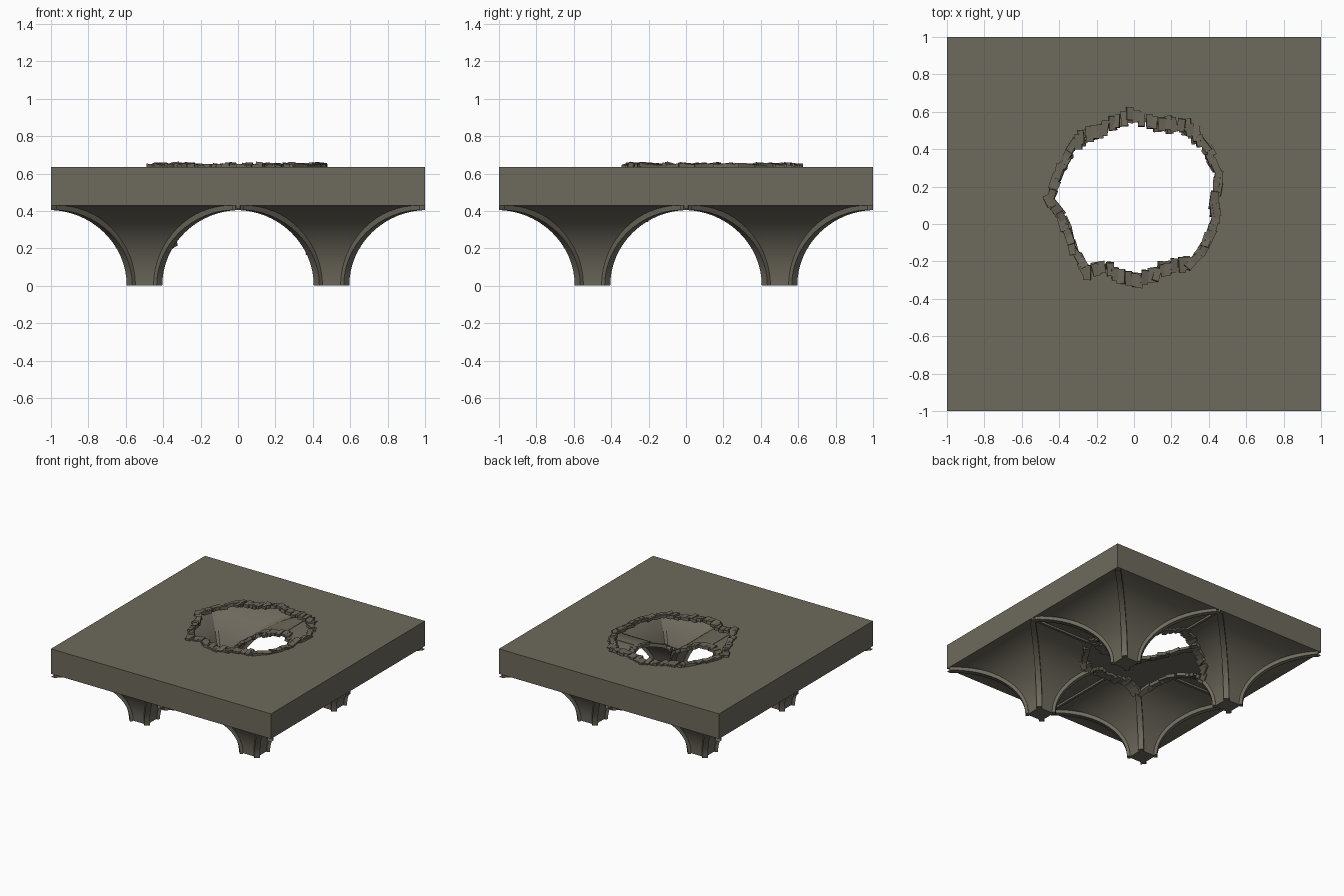
import bpy, bmesh, math, random
from mathutils import Vector, Matrix

if "Cube" in bpy.data.objects:
    bpy.data.objects.remove(bpy.data.objects["Cube"])

random.seed(7)
R, TOP = 0.43, 0.635          # vault radius / spring of the deck, deck height

stone = bpy.data.materials.new("warm grey stone")
stone.diffuse_color = (0.155, 0.142, 0.108, 1)
stone.use_nodes = True
stone.node_tree.nodes["Principled BSDF"].inputs["Base Color"].default_value = stone.diffuse_color
brick_mat = bpy.data.materials.new("broken stone")
brick_mat.diffuse_color = (0.145, 0.132, 0.10, 1)
brick_mat.use_nodes = True
brick_mat.node_tree.nodes["Principled BSDF"].inputs["Base Color"].default_value = brick_mat.diffuse_color

# Ragged outline of the hole, seen from above
HOLE = [Vector(p) for p in [
    (0, .59), (.13, .535), (.27, .53), (.37, .44), (.41, .37), (.455, .27),
    (.435, .12), (.44, .02), (.37, -.13), (.30, -.22), (.17, -.24), (.05, -.30),
    (-.05, -.29), (-.15, -.24), (-.26, -.25), (-.32, -.15), (-.38, .02),
    (-.455, .14), (-.40, .29), (-.32, .44), (-.2, .49), (-.11, .55)]]
EDGES = list(zip(HOLE, HOLE[1:] + HOLE[:1]))
COLUMNS = [(x, y) for x in (-.5, .5) for y in (-.5, .5)]


def in_hole(x, y):
    inside = False
    for a, b in EDGES:
        if (a.y > y) != (b.y > y) and x < a.x + (y - a.y) * (b.x - a.x) / (b.y - a.y):
            inside = not inside
    return inside


def cut_hole(bm):
    """Slice the faces along the outline and remove those inside it."""
    for a, b in EDGES:
        mid, half = (a + b) / 2, (b - a).length / 2
        near = [f for f in bm.faces
                if (f.calc_center_median().xy - mid).length < half + .12]
        geom = set(near)
        for f in near:
            geom.update(f.edges)
            geom.update(f.verts)
        if geom:
            n = Vector((b.y - a.y, a.x - b.x, 0))
            bmesh.ops.bisect_plane(bm, geom=list(geom), dist=1e-5,
                                   plane_co=(a.x, a.y, 0), plane_no=n)
    gone = [f for f in bm.faces if in_hole(*f.calc_center_median().xy)]
    bmesh.ops.delete(bm, geom=gone, context='FACES')


def finish(name, bm, mat, smooth=False):
    me = bpy.data.meshes.new(name)
    bm.to_mesh(me)
    bm.free()
    me.materials.append(mat)
    ob = bpy.data.objects.new(name, me)
    bpy.context.collection.objects.link(ob)
    if smooth:
        bpy.ops.object.select_all(action='DESELECT')
        ob.select_set(True)
        bpy.context.view_layer.objects.active = ob
        bpy.ops.object.shade_smooth_by_angle(angle=math.radians(30))
    return ob


def add_box(bm, size, matrix):
    bmesh.ops.create_cube(bm, size=1, matrix=matrix @ Matrix.Diagonal((*size, 1)))


# Deck: top sheet with the hole, and the four outer sides
bm = bmesh.new()
square = [(-1, -1), (1, -1), (1, 1), (-1, 1)]
loops = []
for pts in (square, [tuple(p) for p in HOLE]):
    vs = [bm.verts.new((x, y, TOP)) for x, y in pts]
    loops.append(vs)
    for a, b in zip(vs, vs[1:] + vs[:1]):
        bm.edges.new((a, b))
bmesh.ops.triangle_fill(bm, use_beauty=True, edges=bm.edges[:], normal=(0, 0, 1))
for f in [f for f in bm.faces if in_hole(*f.calc_center_median().xy)]:
    bm.faces.remove(f)
for f in bm.faces:
    f.normal_update()
    if f.normal.z < 0:
        f.normal_flip()
low = [bm.verts.new((x, y, R)) for x, y in square]
for i in range(4):
    j = (i + 1) % 4
    bm.faces.new((low[i], low[j], loops[0][j], loops[0][i]))
finish("deck", bm, stone)

# Vault webs: four curved wedges around each column, with the foot closed
bm = bmesh.new()
N, M = 16, 12
rows = [(.5 - R * math.cos(i / N * math.pi / 2), R * math.sin(i / N * math.pi / 2))
        for i in range(N + 1)]
for cx, cy in COLUMNS:
    place = Matrix.Translation((cx, cy, 0))
    for k in range(4):
        m = place @ Matrix.Rotation(k * math.pi / 2, 4, 'Z')
        grid = [[bm.verts.new(m @ Vector((d, d * (2 * j / M - 1), z)))
                 for j in range(M + 1)] for d, z in rows]
        for g0, g1 in zip(grid, grid[1:]):
            for j in range(M):
                bm.faces.new((g0[j], g0[j + 1], g1[j + 1], g1[j]))
    foot = .5 - R
    bm.faces.new([bm.verts.new((cx + sx * foot, cy + sy * foot, 0))
                  for sx, sy in ((-1, -1), (-1, 1), (1, 1), (1, -1))])
bmesh.ops.remove_doubles(bm, verts=bm.verts[:], dist=1e-5)
cut_hole(bm)
finish("vault_webs", bm, stone, True)

# Diagonal ribs along the groins
bm = bmesh.new()
W, S = .021, math.sqrt(2)
for cx, cy in COLUMNS:
    for k in range(4):
        m = Matrix.Translation((cx, cy, 0)) @ Matrix.Rotation(math.pi / 4 + k * math.pi / 2, 4, 'Z')
        rings = []
        for i in range(N + 1):
            t = i / N * math.pi / 2
            d0, z0 = .5 - .42 * math.cos(t), .405 * math.sin(t)
            d1, z1 = .5 - .437 * math.cos(t), .437 * math.sin(t)
            rings.append([bm.verts.new(m @ Vector(p)) for p in (
                (d0 * S, -W, z0), (d0 * S, W, z0), (d1 * S, W, z1), (d1 * S, -W, z1))])
        for a, b in zip(rings, rings[1:]):
            for q in range(4):
                r = (q + 1) % 4
                bm.faces.new((a[q], a[r], b[r], b[q]))
        bm.faces.new(rings[0][::-1])
        bm.faces.new(rings[-1])
for axis in (0, 1):                       # trim rib ends flush with the deck
    for s in (-1, 1):
        n = Vector((0, 0, 0))
        n[axis] = s
        bmesh.ops.bisect_plane(bm, geom=bm.verts[:] + bm.edges[:] + bm.faces[:],
                               plane_co=n, plane_no=n, clear_outer=True)
bmesh.ops.recalc_face_normals(bm, faces=bm.faces[:])
cut_hole(bm)
finish("diagonal_ribs", bm, stone, True)

# Thin ridge ribs, stopping at the hole
bm = bmesh.new()
for a, b, turn in ((-1, -.39, 0), (.44, 1, 0), (-1, -.29, 1), (.58, 1, 1)):
    m = Matrix.Rotation(turn * math.pi / 2, 4, 'Z') @ Matrix.Translation(((a + b) / 2, 0, .423))
    add_box(bm, (b - a, .02, .02), m)
finish("ridge_ribs", bm, stone)


def web_height(x, y):
    d = max(abs(abs(x) - .5), abs(abs(y) - .5))
    return math.sqrt(max(0, R * R - (.5 - min(.5, max(d, .5 - R))) ** 2))


def rim_bricks(name, lower):
    """Loose bricks following the outline, on the deck or on the vault."""
    bm = bmesh.new()
    for a, b in EDGES:
        t = b - a
        count = max(1, round(t.length / .036))
        up = t if t.y > 0 else -t
        ang = math.atan2(-up.x, up.y)
        if abs(ang) > .8:
            ang = 0
        for i in range(count):
            p = a.lerp(b, (i + .5) / count)
            x, y = p.x + random.uniform(-.01, .01), p.y + random.uniform(-.012, .012)
            rot = Matrix.Rotation(ang + random.gauss(0, .1), 4, 'Z')
            tilt = Matrix.Rotation(random.gauss(0, .1), 4, 'X') @ Matrix.Rotation(random.gauss(0, .1), 4, 'Y')
            z = TOP + random.uniform(.0, .008)
            if lower:
                h = .01
                gx = (web_height(x + h, y) - web_height(x - h, y)) / (2 * h)
                gy = (web_height(x, y + h) - web_height(x, y - h)) / (2 * h)
                n = Vector((-gx, -gy, 1)).normalized()
                rot = Vector((0, 0, 1)).rotation_difference(n).to_matrix().to_4x4() @ rot
                z = web_height(x, y) - .006
            size = (random.uniform(.034, .044), random.uniform(.065, .085), random.uniform(.02, .028))
            add_box(bm, size, Matrix.Translation((x, y, z)) @ rot @ tilt)
    finish(name, bm, brick_mat)


rim_bricks("upper_rim_bricks", False)
rim_bricks("lower_rim_bricks", True)
